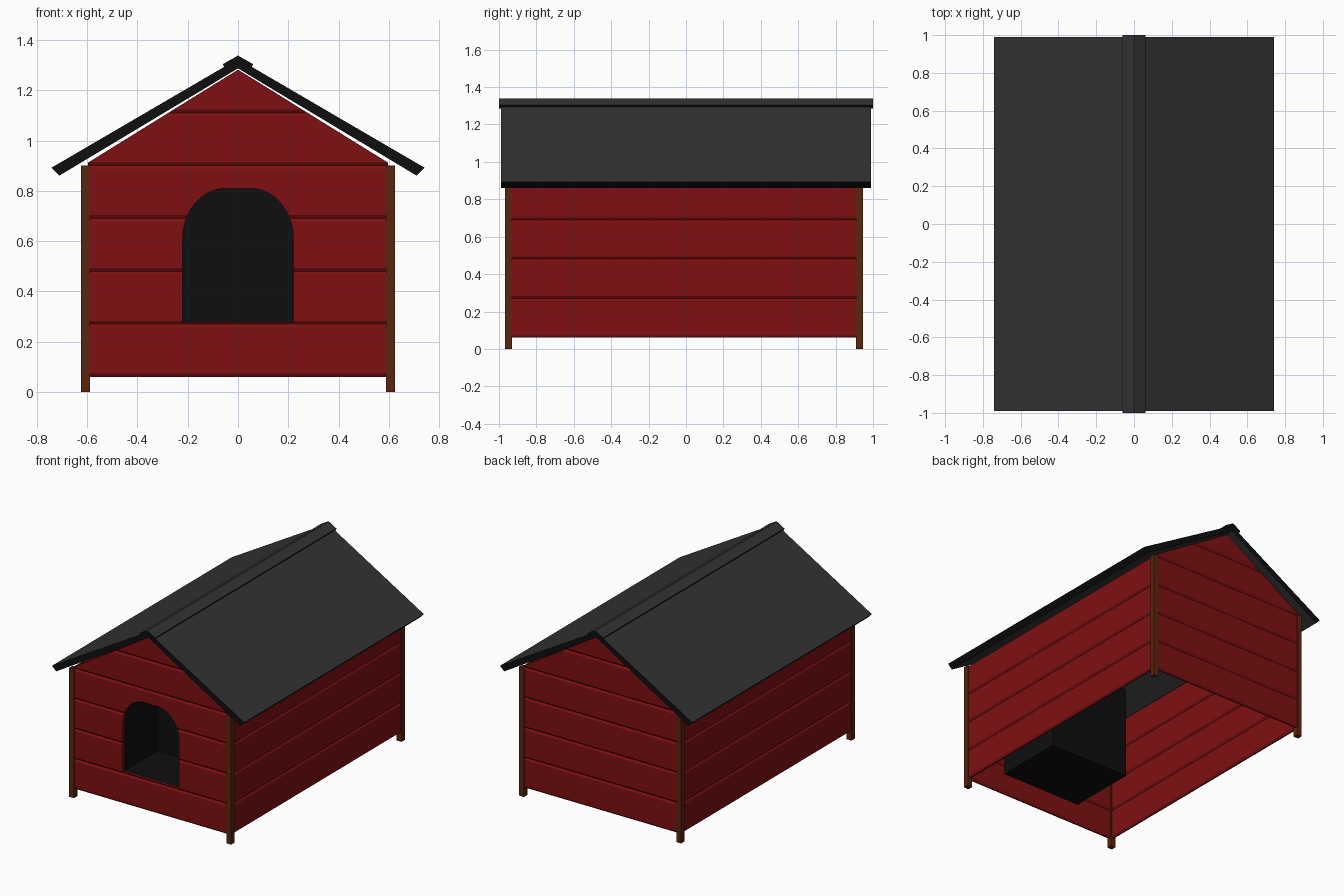
import bpy, bmesh, math
from mathutils import Vector

if "Cube" in bpy.data.objects:
    bpy.data.objects.remove(bpy.data.objects["Cube"])


def material(name, rgb):
    m = bpy.data.materials.new(name)
    m.diffuse_color = (*rgb, 1)
    m.use_nodes = True
    m.node_tree.nodes["Principled BSDF"].inputs["Base Color"].default_value = m.diffuse_color
    return m


RED = material("barn red", (0.21, 0.005, 0.006))
BROWN = material("post brown", (0.10, 0.019, 0.004))
GREY = material("roof grey", (0.033, 0.033, 0.033))
BLACK = material("black", (0.0045, 0.0045, 0.0045))


def finish(name, bm, *mats):
    bmesh.ops.recalc_face_normals(bm, faces=bm.faces)
    me = bpy.data.meshes.new(name)
    bm.to_mesh(me)
    bm.free()
    for m in mats:
        me.materials.append(m)
    ob = bpy.data.objects.new(name, me)
    bpy.context.collection.objects.link(ob)
    return ob


def prism(pts, y0, y1):
    """Extrude an (x, z) outline along y."""
    bm = bmesh.new()
    f = bm.faces.new([bm.verts.new((x, y0, z)) for x, z in pts])
    r = bmesh.ops.extrude_face_region(bm, geom=[f])
    vs = [v for v in r["geom"] if isinstance(v, bmesh.types.BMVert)]
    bmesh.ops.translate(bm, vec=(0, y1 - y0, 0), verts=vs)
    bmesh.ops.recalc_face_normals(bm, faces=bm.faces)
    return bm


def box(lo, hi):
    bm = prism([(lo[0], lo[2]), (hi[0], lo[2]), (hi[0], hi[2]), (lo[0], hi[2])], lo[1], hi[1])
    return bm


PX, YF, YB = 0.607, -0.95, 0.928      # post centre lines
Z0, PITCH = 0.06, 0.21                # board layout
HALF, INSET, BEV = 0.013, 0.009, 0.013


def board_outline(n):
    """Cross-section of n stacked boards with V grooves on both sides."""
    side = []
    for i in range(n):
        a, b = Z0 + i * PITCH, Z0 + (i + 1) * PITCH
        side += [(HALF - INSET, a), (HALF, a + BEV), (HALF, b - BEV)]
    side.append((HALF - INSET, Z0 + n * PITCH))
    return side + [(-x, z) for x, z in reversed(side)]


# Side walls
for name, s in (("left_wall", -1), ("right_wall", 1)):
    ob = finish(name, prism(board_outline(4), YF + 0.012, YB - 0.012), RED)
    ob.location.x = s * PX


# Gable walls, trimmed to the roof pitch
def gable(name, y):
    bm = prism(board_outline(6), -PX + 0.01, PX - 0.01)
    for v in bm.verts:
        v.co = Vector((v.co.y, y - v.co.x, v.co.z))
    for s in (-1, 1):
        r = bmesh.ops.bisect_plane(bm, geom=bm.verts[:] + bm.edges[:] + bm.faces[:],
                                   plane_co=(0, y, 1.282), plane_no=(0.62 * s, 0, 1),
                                   clear_outer=True)
        cut = [e for e in r["geom_cut"] if isinstance(e, bmesh.types.BMEdge)]
        bmesh.ops.holes_fill(bm, edges=cut, sides=0)
    return finish(name, bm, RED)


front = gable("front_wall", YF)
gable("back_wall", YB)

# Arched doorway cut through the front wall
arc = [(0.05 + 0.17 * math.cos(t), 0.61 + 0.2 * math.sin(t))
       for t in (math.pi / 2 * i / 10 for i in range(11))]
door = [(0.22, 0.279)] + arc
door += [(-x, z) for x, z in reversed(door)]
cutter = finish("door_cutter", prism(door, YF - 0.1, YF + 0.1), RED)
cutter.hide_render = True
mod = front.modifiers.new("doorway", "BOOLEAN")
mod.operation, mod.solver, mod.object = "DIFFERENCE", "EXACT", cutter
bpy.context.view_layer.objects.active = front
bpy.ops.object.modifier_apply(modifier=mod.name)
bpy.data.objects.remove(cutter)

# Dark entrance box behind the doorway, open at the front
bm = box((-0.31, YF + HALF, 0.205), (0.31, -0.45, 0.85))
bm.normal_update()
bmesh.ops.delete(bm, geom=[f for f in bm.faces if f.normal.y < -0.9], context="FACES")
ob = finish("entrance_box", bm, BLACK)
sol = ob.modifiers.new("thickness", "SOLIDIFY")
sol.thickness = 0.008

# Corner posts
for xn, x in (("left", -PX), ("right", PX)):
    for yn, y in (("front", YF), ("back", YB)):
        h = 0.0185
        finish(f"{yn}_{xn}_post", box((x - h, y - h, 0), (x + h, y + h, 0.9)), BROWN)


# Roof and ridge cap: grey sheets with black edges
def roof_part(name, half, y):
    pts = half + [(-x, z) for x, z in reversed(half) if x > 0]
    # split the folded outline into a left and a right slope
    (x0, top), (x1, edge_t), (x2, edge_b), (x3, under) = half
    bm = prism([(0, top), (x1, edge_t), (x2, edge_b), (0, under),
                (-x2, edge_b), (-x1, edge_t)], -y, y)
    bm.normal_update()
    for f in bm.faces:
        f.material_index = 0 if abs(f.normal.z) > 0.8 else 1
    return finish(name, bm, GREY, BLACK)


roof_part("roof", [(0, 1.325), (0.742, 0.892), (0.711, 0.86), (0, 1.287)], 0.99)
roof_part("ridge_cap", [(0, 1.338), (0.06, 1.304), (0.052, 1.286), (0, 1.316)], 1.0)
